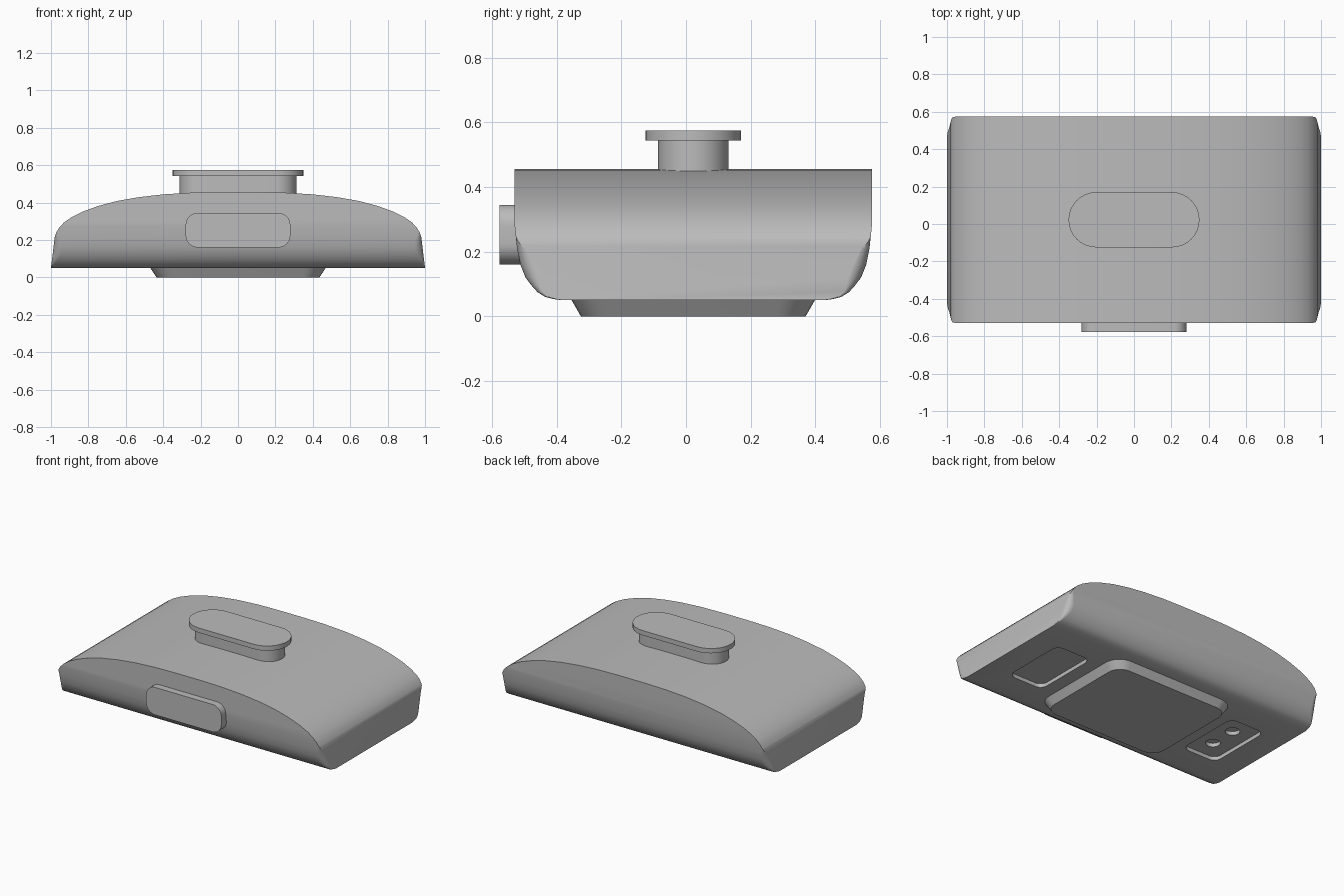
import bpy, bmesh, math

cube = bpy.data.objects.get("Cube")
if cube:
    bpy.data.objects.remove(cube, do_unlink=True)

grey = bpy.data.materials.new("mid grey")
grey.use_nodes = True
colour = (0.5, 0.5, 0.5, 1)
grey.diffuse_color = colour
grey.node_tree.nodes["Principled BSDF"].inputs["Base Color"].default_value = colour

CY = 0.0225  # middle of the body in depth


def rounded(hx, hy, rx, ry, n=8):
    """Rounded rectangle outline with elliptical corners."""
    pts = []
    for k, (sx, sy) in enumerate([(1, 1), (-1, 1), (-1, -1), (1, -1)]):
        for i in range(n + 1):
            a = math.pi / 2 * (k + i / n)
            pts.append((sx * (hx - rx) + rx * math.cos(a),
                        sy * (hy - ry) + ry * math.sin(a)))
    return pts


def loft(name, rings, place):
    """Skin matching outlines, each given as (points, height)."""
    bm = bmesh.new()
    loops = [[bm.verts.new(place(u, v, w)) for u, v in pts] for pts, w in rings]
    n = len(loops[0])
    for a, b in zip(loops, loops[1:]):
        for i in range(n):
            j = (i + 1) % n
            bm.faces.new((a[i], a[j], b[j], b[i]))
    bm.faces.new(loops[0][::-1])
    bm.faces.new(loops[-1])
    bmesh.ops.remove_doubles(bm, verts=bm.verts, dist=0.00005)
    bmesh.ops.recalc_face_normals(bm, faces=bm.faces)
    mesh = bpy.data.meshes.new(name)
    bm.to_mesh(mesh)
    bm.free()
    mesh.materials.append(grey)
    obj = bpy.data.objects.new(name, mesh)
    bpy.context.collection.objects.link(obj)
    return obj


def upright(cx=0, cy=CY):
    return lambda u, v, w: (cx + u, cy + v, w)


def slab(name, hx, hy, r, z0, z1, cx=0, cy=CY):
    pts = rounded(hx, hy, r, r)
    return loft(name, [(pts, z0), (pts, z1)], upright(cx, cy))


def boolean(obj, cutter, operation):
    mod = obj.modifiers.new(operation.lower(), "BOOLEAN")
    mod.operation, mod.object, mod.solver = operation, cutter, "EXACT"
    cutter.hide_render = True
    cutter.hide_set(True)


# Body: domed profile run front to back
half = [(1.0, 0.05), (0.98, 0.215), (0.972, 0.24), (0.955, 0.268), (0.93, 0.294),
        (0.89, 0.322), (0.83, 0.352), (0.75, 0.381), (0.65, 0.408), (0.53, 0.429),
        (0.4, 0.444), (0.25, 0.453), (0.1, 0.456)]
dome = half + [(-x, z) for x, z in reversed(half)]
body = loft("body", [(dome, -0.56), (dome, 0.56)], lambda u, v, w: (u, CY + w, v))

# Envelope: rounded lower edges and eased corners (height, half depth, corner)
levels = [(0.05, 0.40, 0.005), (0.053, 0.43, 0.01), (0.06, 0.458, 0.012),
          (0.075, 0.482, 0.02), (0.095, 0.50, 0.032), (0.12, 0.519, 0.045),
          (0.16, 0.535, 0.045), (0.21, 0.545, 0.03), (0.28, 0.5525, 0.002),
          (0.5, 0.5525, 0.002)]
rings = []
for z, hy, r in levels:
    hx = 1.0 - 0.02 * (z - 0.05) / 0.165 if z < 0.22 else 0.98
    rings.append((rounded(hx + 0.0005, hy, r, r), z - (0.001 if z == 0.05 else 0)))
boolean(body, loft("body_envelope", rings, upright()), "INTERSECT")

# Recesses in the underside, the right one with two deeper sockets
for side, label in ((-1, "right"), (1, "left")):
    recess = slab(label + "_recess_cutter", 0.13, 0.23, 0.05, 0.0, 0.075, 0.69 * side)
    boolean(body, recess, "DIFFERENCE")
for y in (-0.075, 0.11):
    boolean(body, slab("socket_cutter", 0.045, 0.045, 0.045, 0.06, 0.10, -0.69, y),
            "DIFFERENCE")

# Tapered base plate
base = loft("base_plate", [(rounded(0.435, 0.3475, 0.09, 0.09), 0.0),
                           (rounded(0.47, 0.3775, 0.11, 0.11), 0.052)], upright())

# Top knob: stem and wider cap
stem = slab("knob_stem", 0.3125, 0.1085, 0.1085, 0.42, 0.545)
cap = slab("knob_cap", 0.35, 0.1475, 0.1475, 0.543, 0.575)

# Front button
outline = rounded(0.28, 0.0925, 0.065, 0.065)
button = loft("front_button", [(outline, -0.5775), (outline, -0.48)],
              lambda u, v, w: (u, w, 0.2525 + v))

# Smooth shading with crisp edges
bpy.context.view_layer.update()
bpy.ops.object.select_all(action="DESELECT")
for obj in (body, base, stem, cap, button):
    if obj is body:  # settle the cuts before marking sharp edges
        deps = bpy.context.evaluated_depsgraph_get()
        cut = bpy.data.meshes.new_from_object(obj.evaluated_get(deps))
        obj.modifiers.clear()
        obj.data = cut
    obj.select_set(True)
bpy.context.view_layer.objects.active = body
bpy.ops.object.shade_smooth_by_angle(angle=math.radians(30))
for obj in list(bpy.data.objects):
    if obj.name.endswith("_envelope") or "_cutter" in obj.name:
        bpy.data.objects.remove(obj, do_unlink=True)
